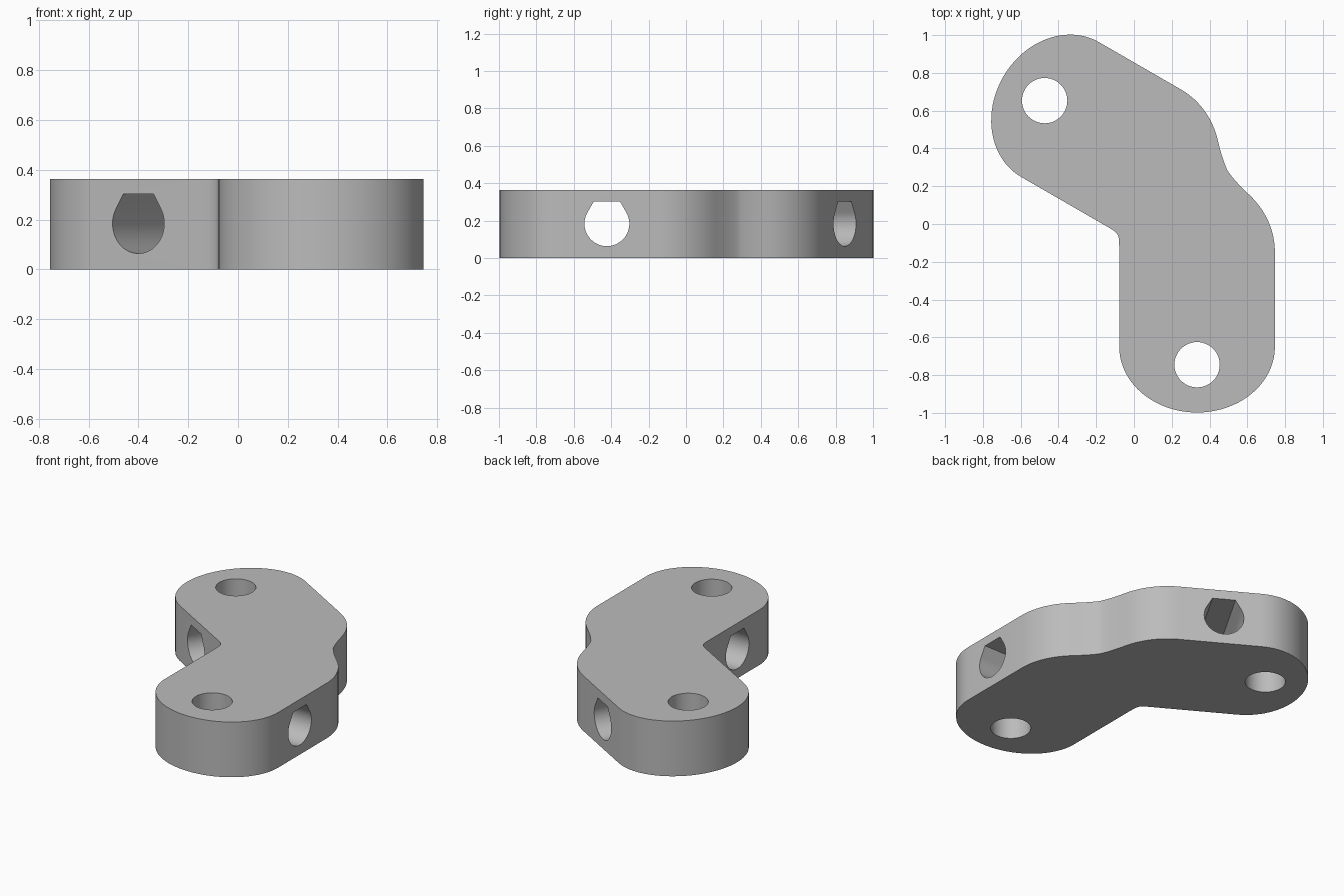
import bpy, bmesh, math
from mathutils import Vector, Matrix
from mathutils.geometry import interpolate_bezier

HEIGHT = 0.363
HALF = 0.412                      # half width of an arm
AXIS_X = 0.334                    # centre line of the front arm
CAP_Y, CAP_LEN = -0.65, 0.348     # rounded arm end
PIN_Y, CROSS_Y, HOLE_R = -0.745, -0.423, 0.12
PIVOT = Vector((-0.068, -0.045))  # a point on the mirror line
BEND = math.radians(60)           # twice the angle of the mirror line

cube = bpy.data.objects.get("Cube")
if cube:
    bpy.data.objects.remove(cube, do_unlink=True)


def reflect(p):
    x, y = Vector(p[:2]) - PIVOT
    c, s = math.cos(BEND), math.sin(BEND)
    return Vector((x * c + y * s, x * s - y * c)) + PIVOT


def bezier(*pts, n=14):
    return [v.to_2d() for v in interpolate_bezier(*[Vector((*p, 0)) for p in pts], n)]


def prism(name, points, z0, z1):
    """Extrude a closed 2D outline along z."""
    bm = bmesh.new()
    face = bm.faces.new([bm.verts.new((p[0], p[1], z0)) for p in points])
    ext = bmesh.ops.extrude_face_region(bm, geom=[face])
    bmesh.ops.translate(bm, vec=(0, 0, z1 - z0),
                        verts=[g for g in ext["geom"] if isinstance(g, bmesh.types.BMVert)])
    bmesh.ops.recalc_face_normals(bm, faces=bm.faces)
    mesh = bpy.data.meshes.new(name)
    bm.to_mesh(mesh)
    bm.free()
    obj = bpy.data.objects.new(name, mesh)
    bpy.context.collection.objects.link(obj)
    return obj


def arc(r, a0, a1, n):
    return [Vector((r * math.cos(t), r * math.sin(t)))
            for t in (math.radians(a0 + (a1 - a0) * i / n) for i in range(n + 1))]


# Half outline: inner corner fillet, rounded end, then the outer waist
right = AXIS_X + HALF
left = AXIS_X - HALF
corner_y = PIVOT.y + (left - PIVOT.x) * math.tan(BEND / 2)
start = Vector((left, corner_y - 0.085))
fillet = bezier(reflect(start), (left, corner_y), (left, corner_y), start, n=13)
half = fillet[6:]
half += [Vector((AXIS_X + HALF * math.cos(t), CAP_Y + CAP_LEN * math.sin(t)))
         for t in (math.pi * (1 + i / 40) for i in range(41))]
half += bezier((right, -0.15), (right, -0.02), (0.685, 0.085), (0.61, 0.155))
half += bezier((0.61, 0.155), (0.56, 0.202), (0.52, 0.245), (0.4965, 0.281))[1:]
outline = half + [reflect(p) for p in reversed(half[1:-1])]

grey = bpy.data.materials.new("light grey")
grey.use_nodes = True
color = (0.5, 0.5, 0.5, 1)
grey.diffuse_color = color
grey.node_tree.nodes["Principled BSDF"].inputs["Base Color"].default_value = color

body = prism("angled_bracket", outline, 0, HEIGHT)
body.data.materials.append(grey)

# Cutters: a round pin hole and a flat-topped teardrop cross hole per arm
flat = HOLE_R * math.tan(math.radians(30))
teardrop = arc(HOLE_R, 150, 390, 48) + [Vector((flat, HOLE_R)), Vector((-flat, HOLE_R))]
cutters = []
for side, place, turn in (("front", Vector, 90), ("back", reflect, -30)):
    pin = prism(side + "_pin_hole_cutter", arc(HOLE_R, 0, 352.5, 47), -0.1, HEIGHT + 0.1)
    pin.location = (*place((AXIS_X, PIN_Y)), 0)
    cross = prism(side + "_cross_hole_cutter", teardrop, -0.6, 0.6)
    centre = place((AXIS_X, CROSS_Y))
    cross.matrix_world = (Matrix.Translation((*centre, HEIGHT / 2 + 0.002))
                          @ Matrix.Rotation(math.radians(turn), 4, "Z")
                          @ Matrix.Rotation(math.radians(90), 4, "X"))
    cutters += [pin, cross]

for cutter in cutters:
    mod = body.modifiers.new(cutter.name, "BOOLEAN")
    mod.operation = "DIFFERENCE"
    mod.solver = "EXACT"
    mod.object = cutter
    cutter.hide_render = True

# Bake the cuts and drop the helpers
bpy.ops.object.select_all(action="DESELECT")
body.select_set(True)
bpy.context.view_layer.objects.active = body
for mod in list(body.modifiers):
    bpy.ops.object.modifier_apply(modifier=mod.name)
for cutter in cutters:
    bpy.data.objects.remove(cutter, do_unlink=True)
bpy.ops.object.shade_smooth_by_angle(angle=math.radians(28))
